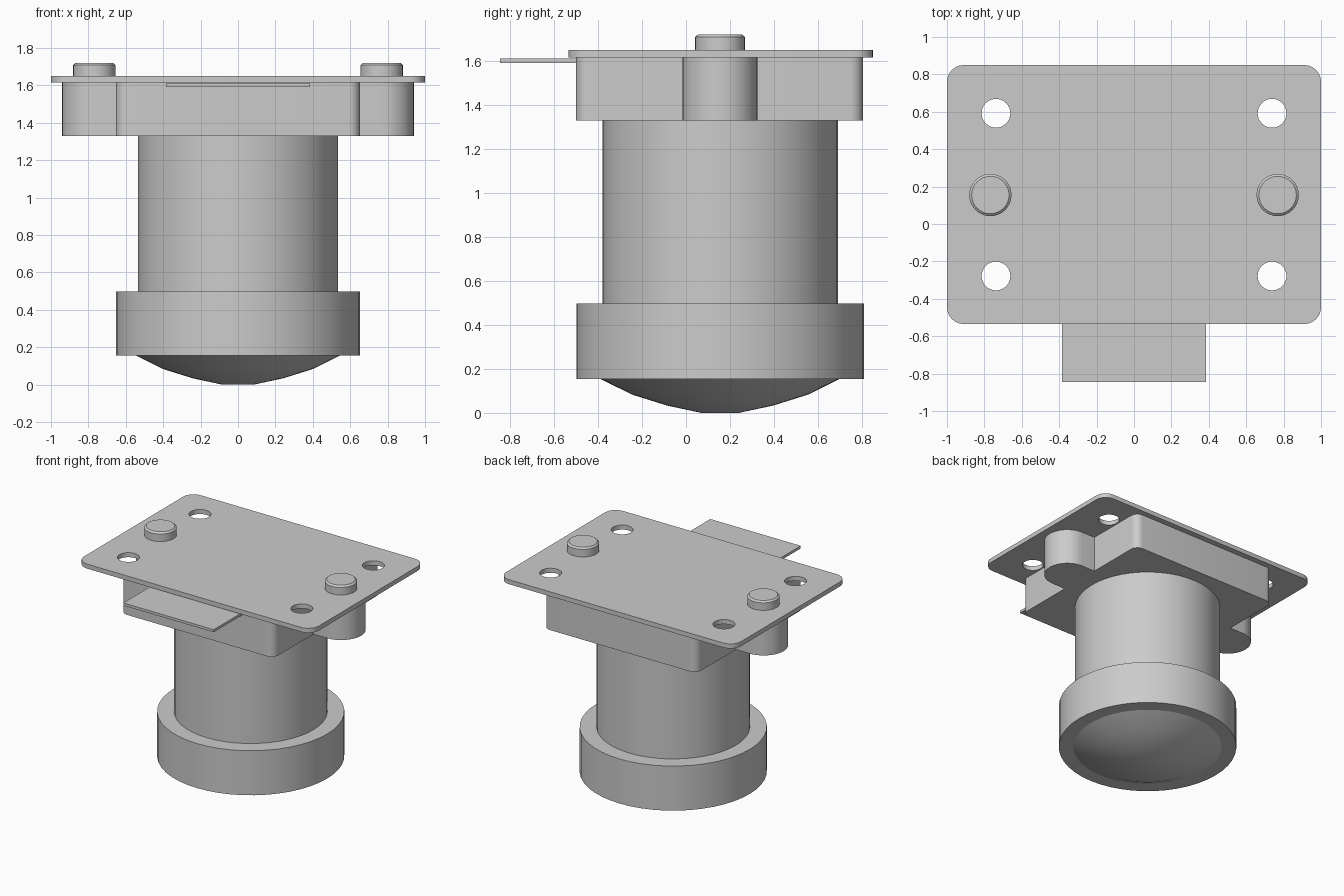
import bpy, bmesh, math

cube = bpy.data.objects.get("Cube")
if cube:
    bpy.data.objects.remove(cube, do_unlink=True)

CY = 0.155  # lens axis in y

grey = bpy.data.materials.new("light_grey")
grey.use_nodes = True
grey.diffuse_color = (0.6, 0.6, 0.6, 1)
grey.node_tree.nodes["Principled BSDF"].inputs["Base Color"].default_value = (0.6, 0.6, 0.6, 1)


def finish(obj, angle=30):
    obj.data.materials.clear()
    obj.data.materials.append(grey)
    bpy.ops.object.select_all(action="DESELECT")
    obj.select_set(True)
    bpy.context.view_layer.objects.active = obj
    bpy.ops.object.shade_smooth_by_angle(angle=math.radians(angle))
    return obj


def arc(cx, cy, r, start, end, steps):
    return [(cx + r * math.cos(start + (end - start) * i / steps),
             cy + r * math.sin(start + (end - start) * i / steps)) for i in range(steps + 1)]


def circle(cx, cy, r, steps=32):
    return arc(cx, cy, r, 0, 2 * math.pi, steps)[:-1]


def rounded_rect(x, y0, y1, r):
    pts = []
    for i, (cx, cy) in enumerate([(x - r, y1 - r), (r - x, y1 - r), (r - x, y0 + r), (x - r, y0 + r)]):
        pts += arc(cx, cy, r, i * math.pi / 2, (i + 1) * math.pi / 2, 6)
    return pts


def extrude_outline(name, outlines, z0, z1):
    """Fill flat outlines (inner ones become holes) and give them thickness."""
    curve = bpy.data.curves.new(name, "CURVE")
    curve.dimensions = "2D"
    curve.fill_mode = "BOTH"
    curve.extrude = (z1 - z0) / 2
    for pts in outlines:
        spline = curve.splines.new("POLY")
        spline.points.add(len(pts) - 1)
        for point, (x, y) in zip(spline.points, pts):
            point.co = (x, y, 0, 1)
        spline.use_cyclic_u = True
    temp = bpy.data.objects.new(name + "_outline", curve)
    bpy.context.collection.objects.link(temp)
    mesh = bpy.data.meshes.new_from_object(temp.evaluated_get(bpy.context.evaluated_depsgraph_get()))
    bpy.data.objects.remove(temp, do_unlink=True)
    bm = bmesh.new()
    bm.from_mesh(mesh)
    bmesh.ops.remove_doubles(bm, verts=bm.verts, dist=0.0001)
    bmesh.ops.translate(bm, verts=bm.verts, vec=(0, 0, (z0 + z1) / 2))
    bmesh.ops.recalc_face_normals(bm, faces=bm.faces)
    bm.to_mesh(mesh)
    bm.free()
    mesh.name = name
    obj = bpy.data.objects.new(name, mesh)
    bpy.context.collection.objects.link(obj)
    return finish(obj)


def lathe(name, profile, x=0, steps=48):
    """Turn an (r, z) profile, listed bottom to top, and cap both ends."""
    bm = bmesh.new()
    rings = [[bm.verts.new((px, py, z)) for px, py in circle(x, CY, r, steps)] for r, z in profile]
    for low, high in zip(rings, rings[1:]):
        for i in range(steps):
            j = (i + 1) % steps
            bm.faces.new((low[i], low[j], high[j], high[i]))
    bm.faces.new(rings[0][::-1])
    bm.faces.new(rings[-1])
    mesh = bpy.data.meshes.new(name)
    bm.to_mesh(mesh)
    bm.free()
    obj = bpy.data.objects.new(name, mesh)
    bpy.context.collection.objects.link(obj)
    return finish(obj)


# Circuit board with four mounting holes
holes = [circle(side * 0.738, y, 0.077) for side in (-1, 1) for y in (-0.278, 0.592)]
extrude_outline("circuit_board", [rounded_rect(1, -0.535, 0.85, 0.09)] + holes, 1.615, 1.65)

# Ribbon tab under the front edge
extrude_outline("ribbon_tab", [[(-0.385, -0.845), (0.385, -0.845), (0.385, -0.45), (-0.385, -0.45)]], 1.59, 1.61)

# Lens mount block
extrude_outline("mount_block", [rounded_rect(0.653, -0.5, 0.805, 0.06)], 1.33, 1.615)

# Side lugs and the screws through them
for side, label in ((1, "left"), (-1, "right")):
    lug = arc(0.77, CY, 0.17, -math.pi / 2, math.pi / 2, 20) + [(0.62, CY + 0.17), (0.62, CY - 0.17)]
    extrude_outline(label + "_lug", [[(side * x, y) for x, y in lug]], 1.33, 1.615)
    lathe(label + "_screw", [(0.113, 1.64), (0.113, 1.708), (0.1, 1.72)], side * 0.768, 32)

# Lens barrel, front ring and domed glass
lathe("lens_barrel", [(0.535, 0.48), (0.535, 1.34)])
lathe("lens_ring", [(0.653, 0.155), (0.653, 0.498)])
lathe("lens_glass", [(0.085, 0), (0.24, 0.033), (0.4, 0.083), (0.545, 0.155), (0.545, 0.2)])
